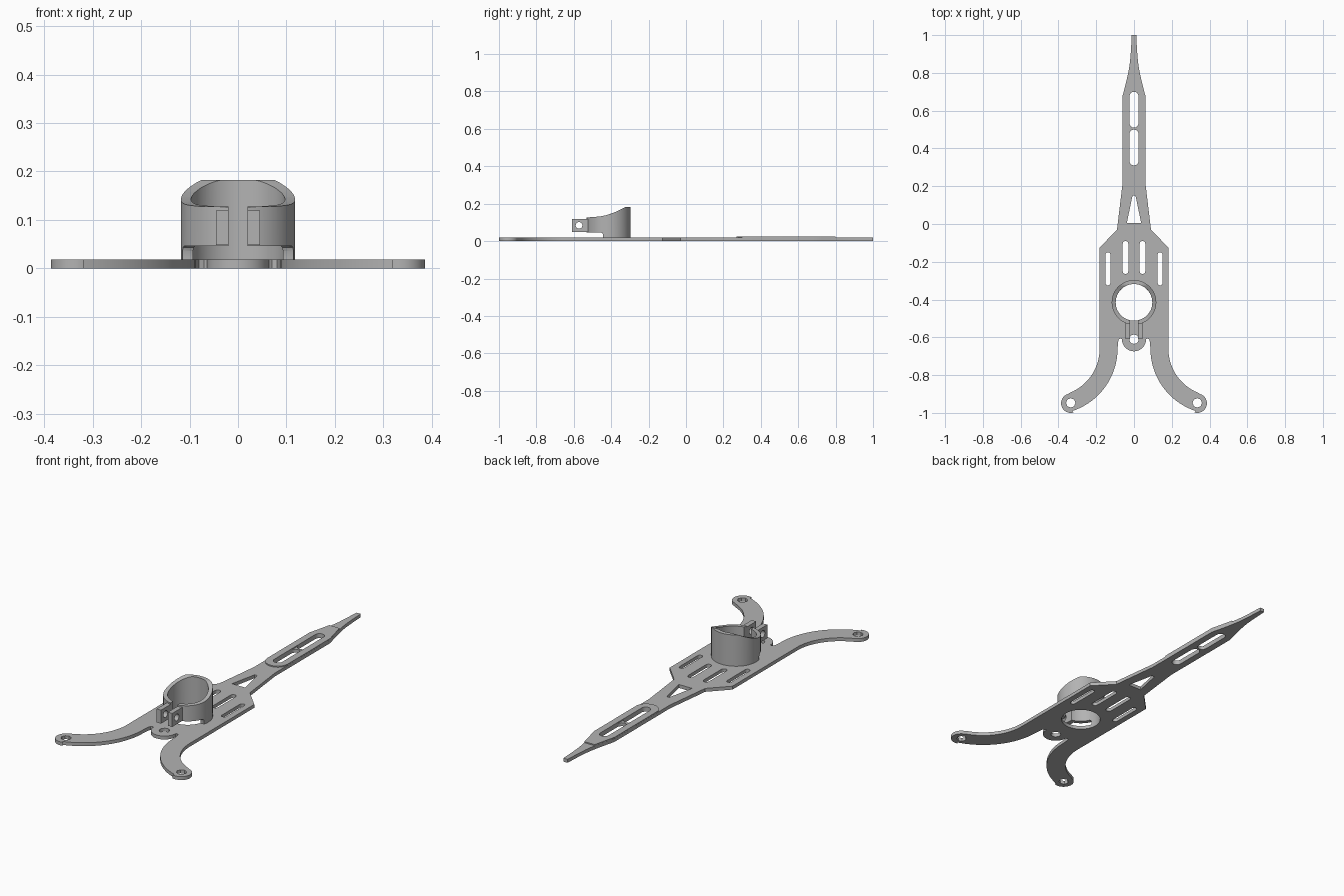
import bpy, bmesh
from math import sin, cos, radians, asin, degrees
from mathutils import Matrix

if "Cube" in bpy.data.objects:
    bpy.data.objects.remove(bpy.data.objects["Cube"])

grey = bpy.data.materials.new("plain grey")
grey.diffuse_color = (0.45, 0.45, 0.45, 1)
grey.use_nodes = True
grey.node_tree.nodes["Principled BSDF"].inputs["Base Color"].default_value = grey.diffuse_color


def arc(cx, cy, r, a0, a1, n=16):
    angles = [radians(a0 + (a1 - a0) * i / n) for i in range(n + 1)]
    return [(cx + r * cos(a), cy + r * sin(a)) for a in angles]


def circle(cx, cy, r, n=48):
    return arc(cx, cy, r, 0, 360, n)[:-1]


def slot(cx, y0, y1, r):
    return arc(cx, y1 - r, r, 0, 180, 10) + arc(cx, y0 + r, r, 180, 360, 10)


def mirrored(half):
    """Close a right-hand outline with its reflection across x = 0."""
    return half + [(-x, y) for x, y in reversed(half) if abs(x) > 1e-5]


def extrude(name, loops, lo, hi, sideways=False):
    """Fill an outline with holes and extrude it along z (or along x)."""
    curve = bpy.data.curves.new(name, 'CURVE')
    curve.dimensions, curve.fill_mode = '2D', 'BOTH'
    curve.extrude = (hi - lo) / 2
    for loop in loops:
        s = curve.splines.new('POLY')
        s.points.add(len(loop) - 1)
        for p, (x, y) in zip(s.points, loop):
            p.co = (x, y, 0, 1)
        s.use_cyclic_u = True
    temp = bpy.data.objects.new("outline", curve)
    bpy.context.collection.objects.link(temp)
    deps = bpy.context.evaluated_depsgraph_get()
    mesh = bpy.data.meshes.new_from_object(temp.evaluated_get(deps))
    bpy.data.objects.remove(temp)
    mesh.transform(Matrix.Translation((0, 0, (lo + hi) / 2)))
    if sideways:  # outline (u, v) becomes (y, z)
        mesh.transform(Matrix(((0, 0, 1, 0), (1, 0, 0, 0), (0, 1, 0, 0), (0, 0, 0, 1))))
    bm = bmesh.new()
    bm.from_mesh(mesh)
    bmesh.ops.remove_doubles(bm, verts=bm.verts, dist=1e-5)
    bmesh.ops.recalc_face_normals(bm, faces=bm.faces)
    bm.to_mesh(mesh)
    bm.free()
    mesh.materials.clear()
    mesh.materials.append(grey)
    ob = bpy.data.objects.new(name, mesh)
    bpy.context.collection.objects.link(ob)
    return ob


def smooth(ob):
    bpy.ops.object.select_all(action='DESELECT')
    ob.select_set(True)
    bpy.context.view_layer.objects.active = ob
    bpy.ops.object.shade_smooth_by_angle(angle=radians(30))


T = 0.018      # plate thickness
RY = -0.415    # collar centre

# Base plate: pointed arm, shouldered body, two curved legs, rounded tab
taper = [(0.035, 0.78), (0.027, 0.82), (0.021, 0.86), (0.016, 0.92), (0.012, 1.0)]
half = [(0, 1.0)] + taper[::-1] + [(0.047, 0.73), (0.06, 0.68), (0.06, 0.22),
                                   (0.09, -0.03), (0.182, -0.125)]
half += arc(0.434, -0.66, 0.252, 180, 248, 20)
half += arc(0.335, -0.949, 0.051, 71, -109, 20)
half += arc(0.434, -0.66, 0.347, 252, 180, 24)
half += [(0.084, -0.625), (0.080, -0.61), (0.070, -0.606)]
half += arc(0, -0.61, 0.064, 0, -90, 14)
holes = [circle(0, RY, 0.097), circle(0, -0.61, 0.025, 12),
         slot(0, 0.51, 0.70, 0.024), slot(0, 0.31, 0.50, 0.024),
         [(-0.038, 0.005), (0.038, 0.005), (0.008, 0.15), (-0.008, 0.15)]]
for side in (-1, 1):
    holes += [circle(side * 0.335, -0.947, 0.025, 8),
              slot(side * 0.045, -0.265, -0.09, 0.015),
              slot(side * 0.138, -0.325, -0.15, 0.013)]
smooth(extrude("base_plate", [mirrored(half)] + holes, 0, T))

# Thin raised pad around the arm slots
pad = arc(0, 0.33, 0.0595, 270, 360, 14) + [(0.0595, 0.68), (0.0465, 0.73), (0.03, 0.80)]
smooth(extrude("arm_pad", [mirrored(pad), slot(0, 0.31, 0.70, 0.024)], T - 0.001, 0.024))

# Split collar, trimmed by a side profile with a swept top and front undercut
ro, ri, gap = 0.118, 0.097, 0.02
do, di = degrees(asin(gap / ro)), degrees(asin(gap / ri))
ring = arc(0, RY, ro, -90 + do, 270 - do, 72) + arc(0, RY, ri, 270 - di, -90 + di, 72)
collar = extrude("collar", [ring], T - 0.001, 0.19)
profile = [(-0.28, 0), (-0.28, 0.182), (-0.325, 0.182), (-0.345, 0.171), (-0.37, 0.159),
           (-0.40, 0.147), (-0.43, 0.138), (-0.46, 0.132), (-0.50, 0.128), (-0.56, 0.126),
           (-0.56, 0.046), (-0.454, 0.046), (-0.447, 0.043), (-0.444, 0.036), (-0.444, 0)]
trim = extrude("collar_trim", [profile], -0.2, 0.2, sideways=True)
mod = collar.modifiers.new("trim", 'BOOLEAN')
mod.operation, mod.solver, mod.object = 'INTERSECT', 'EXACT', trim
bpy.context.view_layer.objects.active = collar
collar.select_set(True)
bpy.ops.object.modifier_apply(modifier=mod.name)
bpy.data.objects.remove(trim)
smooth(collar)

# Clamp ears with a bolt hole
ear = [(-0.61, 0.048), (-0.518, 0.048), (-0.518, 0.119), (-0.61, 0.119)]
for name, lo in (("left_clamp_ear", -0.045), ("right_clamp_ear", 0.02)):
    smooth(extrude(name, [ear, circle(-0.572, 0.084, 0.018, 16)], lo, lo + 0.025, sideways=True))
